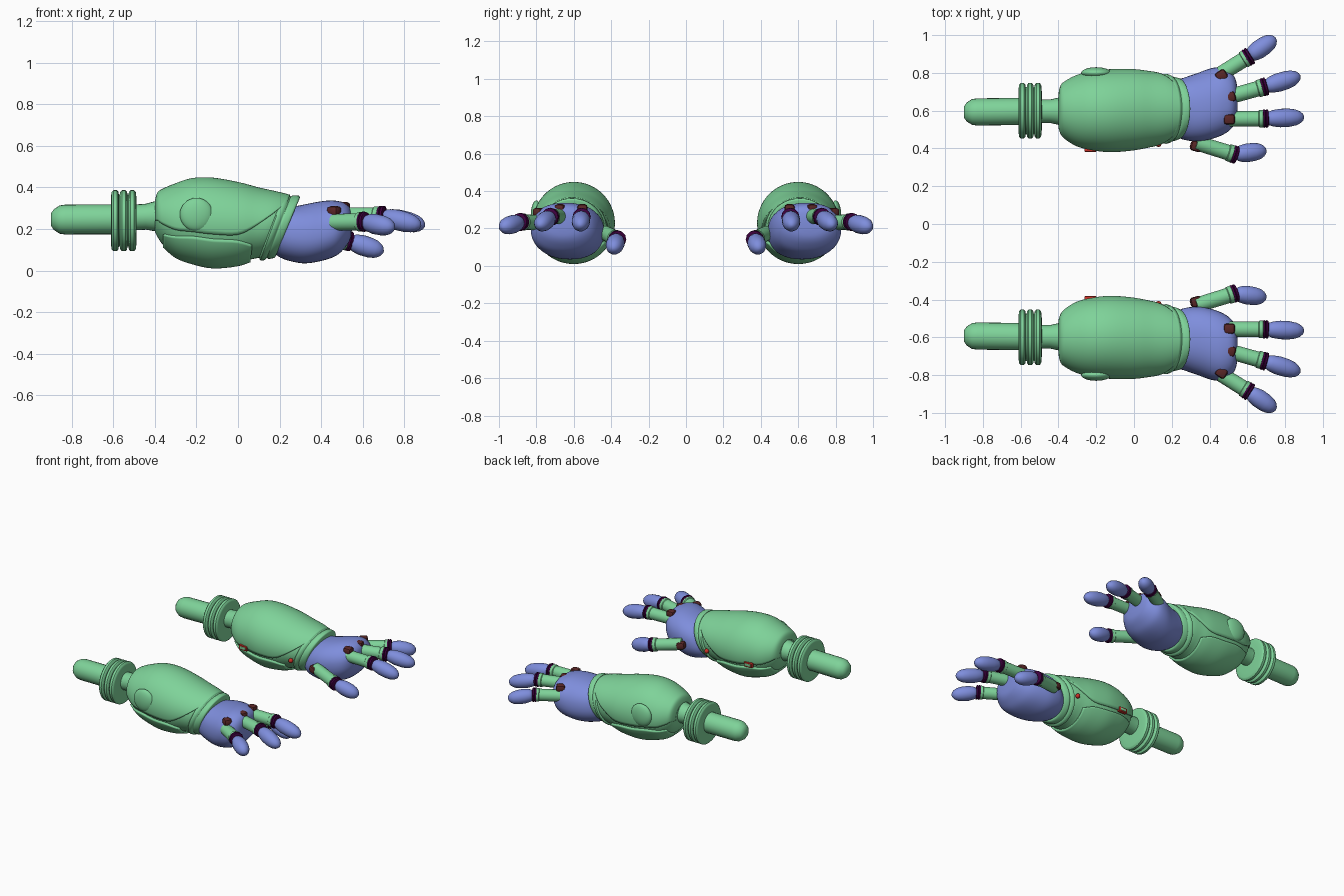
import bpy, bmesh, math
from mathutils import Vector, Matrix

if "Cube" in bpy.data.objects:
    bpy.data.objects.remove(bpy.data.objects["Cube"])


def material(name, rgb):
    m = bpy.data.materials.new(name)
    m.diffuse_color = (*rgb, 1)
    m.use_nodes = True
    m.node_tree.nodes["Principled BSDF"].inputs["Base Color"].default_value = m.diffuse_color
    return m


GREEN = material("green", (0.21, 0.65, 0.32))
BLUE = material("blue", (0.21, 0.27, 0.72))
MAROON = material("maroon", (0.10, 0.02, 0.02))
PURPLE = material("purple", (0.05, 0.0, 0.05))
RED = material("red", (0.6, 0.03, 0.02))


def finish(name, bm, mat, thickness=0, angle=40):
    """Turn a bmesh into an object mirrored to the other arm."""
    bmesh.ops.recalc_face_normals(bm, faces=bm.faces)
    me = bpy.data.meshes.new(name)
    bm.to_mesh(me)
    bm.free()
    me.materials.append(mat)
    me.shade_smooth()
    me.set_sharp_from_angle(angle=math.radians(angle))
    ob = bpy.data.objects.new(name, me)
    bpy.context.collection.objects.link(ob)
    if thickness:
        s = ob.modifiers.new("thickness", 'SOLIDIFY')
        s.thickness, s.offset = thickness, -1
    mir = ob.modifiers.new("other_arm", 'MIRROR')
    mir.use_axis = (False, True, False)
    mir.use_mirror_merge = False
    return ob


def lathe(name, a, b, profile, mat, sides=24):
    """Revolve (fraction along a-b, radius) pairs round the line a-b."""
    a, b = Vector(a), Vector(b)
    q = (b - a).to_track_quat('Z', 'Y')
    bm = bmesh.new()
    rows = []
    for t, r in profile:
        c = a.lerp(b, t)
        rows.append([bm.verts.new(c + q @ Vector((r * math.cos(k), r * math.sin(k), 0)))
                     for k in (2 * math.pi * i / sides for i in range(sides))])
    for p, n in zip(rows, rows[1:]):
        for i in range(sides):
            j = (i + 1) % sides
            bm.faces.new((p[i], p[j], n[j], n[i]))
    bm.faces.new(rows[0])
    bm.faces.new(rows[-1])
    return finish(name, bm, mat)


def smooth_rings(rings, steps=4):
    """Catmull-Rom resampling of a ring table."""
    out = []
    for i in range(len(rings) - 1):
        p = [rings[max(0, min(len(rings) - 1, i + k))] for k in (-1, 0, 1, 2)]
        for s in range(steps):
            t = s / steps
            out.append([0.5 * (2 * b + (c - a) * t + (2 * a - 5 * b + 4 * c - d) * t * t
                               + (3 * b - a - 3 * c + d) * t ** 3) for a, b, c, d in zip(*p)])
    return out + [list(rings[-1])]


def loft(name, rings, mat, inset=0, side=None, thickness=0, power=1.0, n=40, steps=4):
    """Skin rings (x, slant, z_top, z_bottom, y_inner, y_outer[, start_angle])."""
    bm = bmesh.new()
    rows = []
    for ring in smooth_rings(rings, steps):
        x, sl, zt, zb, yi, yo = ring[:6]
        h, w = (zt - zb) / 2 - inset, (yi - yo) / 2 - inset
        row = []
        for i in range(n + 1 if side else n):
            if side:
                k = side * (ring[6] + (math.pi - 2 * ring[6]) * i / n)
            else:
                k = 2 * math.pi * i / n
            c, s = math.cos(k), math.sin(k)
            c = math.copysign(abs(c) ** power, c)
            s = math.copysign(abs(s) ** power, s)
            row.append(bm.verts.new((x + sl * s, (yi + yo) / 2 + w * c, (zt + zb) / 2 + h * s)))
        rows.append(row)
    for p, q in zip(rows, rows[1:]):
        for i in range(n):
            j = (i + 1) % len(p)
            bm.faces.new((p[i], p[j], q[j], q[i]))
    if not side:
        bm.faces.new(rows[0])
        bm.faces.new(rows[-1])
    return finish(name, bm, mat, thickness)


def block(name, loc, size, mat, direction=(1, 0, 0), bevel=0.012):
    bm = bmesh.new()
    bmesh.ops.create_cube(bm, size=1)
    bmesh.ops.scale(bm, vec=size, verts=bm.verts)
    if bevel:
        bmesh.ops.bevel(bm, geom=bm.edges[:], offset=bevel, segments=2, affect='EDGES', profile=0.5)
    rot = Vector(direction).to_track_quat('X', 'Z').to_matrix().to_4x4()
    bm.transform(Matrix.Translation(loc) @ rot)
    return finish(name, bm, mat)


def ball(name, loc, size, mat):
    bm = bmesh.new()
    bmesh.ops.create_uvsphere(bm, u_segments=24, v_segments=14, radius=1)
    bm.transform(Matrix.Translation(loc) @ Matrix.Diagonal((*size, 1)))
    return finish(name, bm, mat)


# Upper arm rod with pointed end, and the neck into the forearm
lathe("upper_rod", (-0.9, -0.592, 0.245), (-0.55, -0.597, 0.247),
      [(0, 0.03), (0.04, 0.05), (0.12, 0.068), (0.2, 0.072), (1, 0.072)], GREEN)
lathe("neck", (-0.52, -0.597, 0.255), (-0.37, -0.597, 0.262),
      [(0, 0.062), (0.5, 0.062), (0.8, 0.072), (1, 0.075)], GREEN)

# Ribbed elbow ring
ribs = [(0, 0.1), (0.02, 0.13)]
for i in range(3):
    ribs += [((i + f) / 3, r) for f, r in ((0.1, 0.138), (0.3, 0.147), (0.7, 0.147), (0.9, 0.138))]
    if i < 2:
        ribs += [((i + 0.93) / 3, 0.125), ((i + 1.07) / 3, 0.125)]
lathe("elbow_ring", (-0.612, -0.6, 0.24), (-0.488, -0.6, 0.24),
      ribs + [(0.98, 0.13), (1, 0.1)], GREEN, 40)

# Forearm: inner body, overhanging upper shell with swept edge, underside shell
forearm = [
    (-0.40, 0, 0.335, 0.175, -0.51, -0.69, -0.2),
    (-0.388, 0, 0.375, 0.15, -0.475, -0.735, -0.2),
    (-0.36, 0, 0.395, 0.11, -0.445, -0.76, -0.22),
    (-0.30, 0, 0.420, 0.06, -0.41, -0.79, -0.25),
    (-0.22, 0, 0.445, 0.03, -0.39, -0.81, -0.25),
    (-0.12, 0, 0.447, 0.01, -0.38, -0.82, -0.25),
    (0.00, 0.005, 0.425, 0.02, -0.39, -0.82, -0.25),
    (0.08, 0.02, 0.400, 0.04, -0.405, -0.81, -0.05),
    (0.15, 0.04, 0.380, 0.05, -0.42, -0.80, 0.35),
    (0.20, 0.05, 0.365, 0.06, -0.44, -0.78, 0.85),
]
loft("forearm_body", forearm, GREEN, inset=0.013)
loft("forearm_upper_shell", forearm, GREEN, side=1, thickness=0.022)
loft("forearm_lower_shell", [r[:6] + (a,) for r, a in zip(forearm[2:8], (0.6, 0.45, 0.38, 0.38, 0.42, 0.6))],
     GREEN, side=-1, thickness=0.022)

# Slanted wrist cuff
loft("wrist_cuff", [
    (0.155, 0.055, 0.350, 0.070, -0.445, -0.775),
    (0.165, 0.058, 0.366, 0.050, -0.425, -0.795),
    (0.185, 0.058, 0.366, 0.050, -0.430, -0.790),
    (0.196, 0.058, 0.356, 0.060, -0.440, -0.780),
    (0.206, 0.058, 0.362, 0.056, -0.438, -0.780),
    (0.235, 0.058, 0.360, 0.062, -0.450, -0.772),
    (0.240, 0.058, 0.350, 0.075, -0.460, -0.762),
], GREEN, steps=3)

# Side details: outer bump, inner slot and button
ball("outer_bump", (-0.2, -0.80, 0.27), (0.08, 0.03, 0.08), GREEN)
block("slot_frame", (-0.23, -0.395, 0.19), (0.065, 0.025, 0.034), RED, bevel=0.004)
block("slot_insert", (-0.23, -0.393, 0.19), (0.045, 0.026, 0.018), GREEN, bevel=0.002)
ball("side_button", (0.13, -0.424, 0.18), (0.016, 0.016, 0.016), RED)

# Palm
loft("palm", [
    (0.225, 0.055, 0.310, 0.085, -0.470, -0.760),
    (0.270, 0.050, 0.318, 0.055, -0.445, -0.775),
    (0.340, 0.030, 0.328, 0.035, -0.438, -0.800),
    (0.410, 0.015, 0.336, 0.045, -0.450, -0.825),
    (0.470, 0.000, 0.336, 0.070, -0.472, -0.828),
    (0.515, 0.000, 0.325, 0.110, -0.505, -0.800),
    (0.540, 0.000, 0.300, 0.150, -0.550, -0.760),
    (0.548, 0.000, 0.265, 0.195, -0.610, -0.700),
], BLUE, power=0.88)

# Fingers: knuckle, tube, joint, rounded tip -> (knuckle, tube start, joint, tip end)
fingers = {
    "outer_finger": ((0.463, -0.786, 0.285), (0.46, -0.795, 0.232), (0.605, -0.885, 0.235), (0.75, -0.985, 0.205)),
    "middle_finger": ((0.508, -0.672, 0.305), (0.49, -0.670, 0.265), (0.690, -0.726, 0.262), (0.88, -0.785, 0.215)),
    "inner_finger": ((0.505, -0.554, 0.305), (0.49, -0.556, 0.265), (0.697, -0.558, 0.262), (0.90, -0.566, 0.215)),
    "thumb": ((0.328, -0.412, 0.175), (0.33, -0.430, 0.175), (0.532, -0.368, 0.142), (0.70, -0.390, 0.090)),
}
for name, pts in fingers.items():
    knuckle, start, joint, end = (Vector(p) for p in pts)
    d1, d2 = (joint - start).normalized(), (end - joint).normalized()
    block(name + "_knuckle", knuckle, (0.06, 0.055, 0.05), MAROON, d1, 0.016)
    lathe(name + "_tube", start, joint - d1 * 0.008,
          [(0, 0.04), (0.85, 0.041), (0.87, 0.046), (0.97, 0.046), (1, 0.04)], GREEN)
    lathe(name + "_joint", joint - d1 * 0.016, joint + d1 * 0.016,
          [(0, 0.038), (0.1, 0.047), (0.4, 0.049), (0.5, 0.043), (0.6, 0.049), (0.9, 0.047), (1, 0.038)], PURPLE, 12)
    lathe(name + "_tip", joint + d2 * 0.008, end,
          [(0, 0.025), (0.05, 0.036), (0.15, 0.043), (0.35, 0.049), (0.6, 0.048), (0.78, 0.042),
           (0.9, 0.031), (0.97, 0.018), (1, 0.005)], BLUE)
